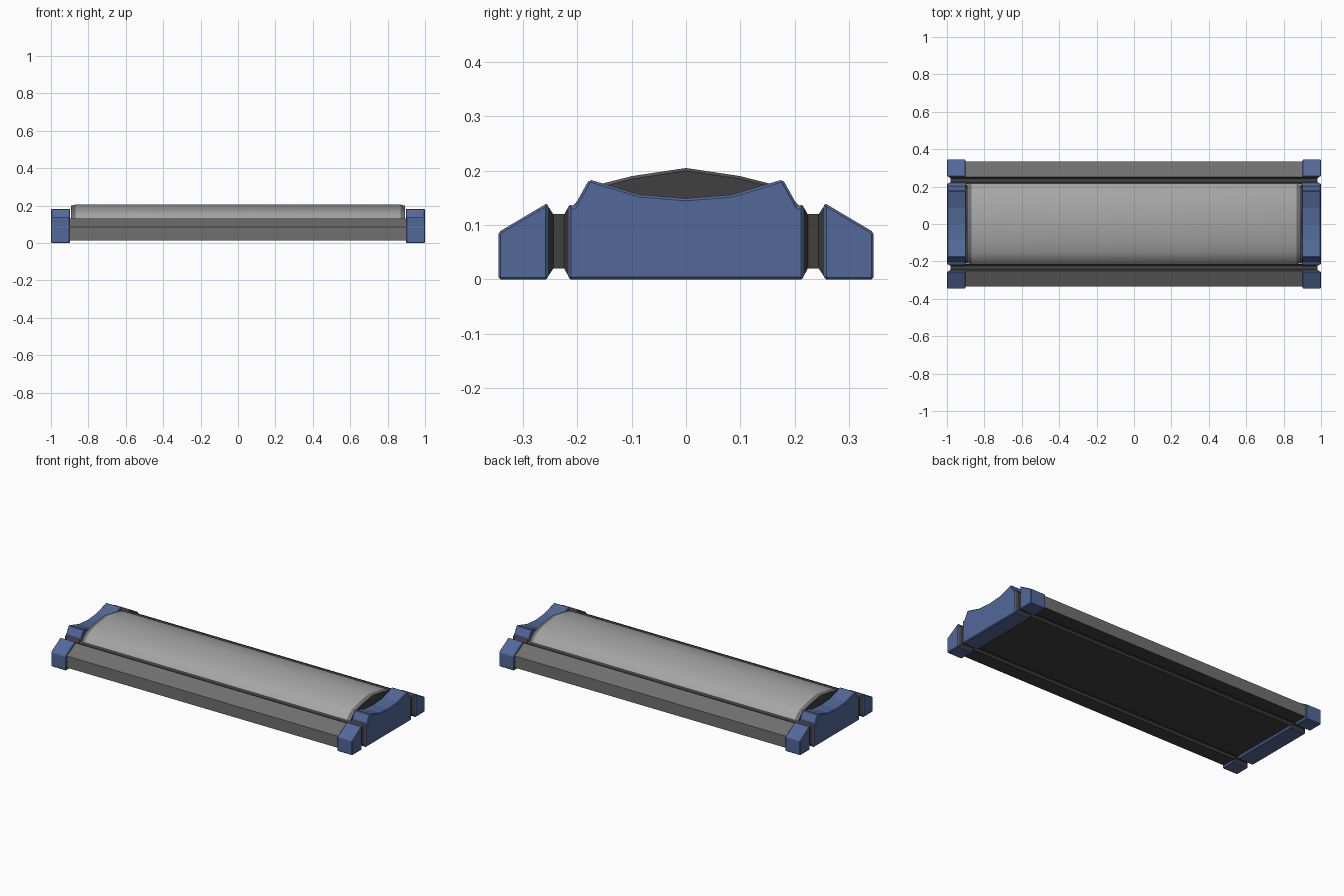
import bpy, bmesh

if "Cube" in bpy.data.objects:
    bpy.data.objects.remove(bpy.data.objects["Cube"])


def material(name, rgb):
    m = bpy.data.materials.new(name)
    m.diffuse_color = (*rgb, 1)
    m.use_nodes = True
    m.node_tree.nodes["Principled BSDF"].inputs["Base Color"].default_value = m.diffuse_color
    return m


BLUE = material("cap blue", (0.085, 0.14, 0.32))
MID = material("mid grey", (0.16, 0.16, 0.16))
DARK = material("dark grey", (0.05, 0.05, 0.05))
LIGHT = material("light grey", (0.38, 0.38, 0.38))


def loft(name, sections, mats, rule=None, bevel=0):
    """Skin a row of matching outlines, cap both ends, colour faces by rule."""
    bm = bmesh.new()
    rings = [[bm.verts.new(p) for p in s] for s in sections]
    for a, b in zip(rings, rings[1:]):
        n = len(a)
        for i in range(n):
            bm.faces.new((a[i], a[(i + 1) % n], b[(i + 1) % n], b[i]))
    bm.faces.new(rings[0])
    bm.faces.new(rings[-1])
    bmesh.ops.recalc_face_normals(bm, faces=bm.faces)
    bm.normal_update()
    if rule:
        for f in bm.faces:
            f.material_index = rule(f)
    me = bpy.data.meshes.new(name)
    bm.to_mesh(me)
    bm.free()
    for m in mats:
        me.materials.append(m)
    ob = bpy.data.objects.new(name, me)
    bpy.context.collection.objects.link(ob)
    if bevel:
        mod = ob.modifiers.new("edge_chamfer", 'BEVEL')
        mod.width = bevel
        mod.segments = 1
        mod.limit_method = 'ANGLE'
        mod.angle_limit = 0.9
    return ob


def section(x, profile, sy=1):
    return [(x, y * sy, z) for y, z in profile]


def rect(y, x0, x1, z0, z1):
    return [(x0, y, z0), (x1, y, z0), (x1, y, z1), (x0, y, z1)]


# Domed centre body: light panel on top, grey rim, dark ends and underside
half = [(0.214, 0.015), (0.214, 0.127), (0.19, 0.157), (0.155, 0.176), (0.1, 0.19)]
dome = half + [(0, 0.205)] + [(-y, z) for y, z in reversed(half)]
rim = [(y * 0.985, z - 0.005 if z > 0.1 else z) for y, z in dome]


def dome_rule(f):
    if f.normal.z < -0.5 or abs(f.normal.x) > 0.9:
        return 1
    return 2 if f.normal.z > 0.3 and abs(f.calc_center_median().x) < 0.5 else 0


body = loft("domed_body",
            [section(-0.892, rim), section(-0.87, dome), section(0.87, dome), section(0.892, rim)],
            [MID, DARK, LIGHT], dome_rule)
bpy.context.view_layer.objects.active = body
body.select_set(True)
bpy.ops.object.shade_smooth_by_angle(angle=0.5)
body.select_set(False)

# Lower core filling the gap between body and caps
loft("lower_core", [rect(-0.21, -0.91, 0.91, 0.016, 0.12), rect(0.21, -0.91, 0.91, 0.016, 0.12)], [DARK])

bar = [(0.335, 0.015), (0.335, 0.085), (0.25, 0.131), (0.25, 0.015)]
corner = [(0.345, 0), (0.345, 0.087), (0.254, 0.141), (0.254, 0)]
arch = [(0.216, 0), (0.216, 0.139), (0.206, 0.134), (0.178, 0.184), (0.085, 0.156)]
centre = arch + [(0, 0.149)] + [(-y, z) for y, z in reversed(arch)]

for sy, side in ((-1, "front"), (1, "back")):
    # Long side rail
    loft(side + "_rail", [section(-0.91, bar, sy), section(0.91, bar, sy)],
         [MID, DARK], lambda f: int(f.normal.z < -0.5 or f.normal.y * sy < -0.5))
    # Groove between rail and body
    loft(side + "_groove",
         [rect(sy * 0.251, -0.9, 0.9, 0.015, 0.13), rect(sy * 0.243, -0.9, 0.9, 0.028, 0.118),
          rect(sy * 0.223, -0.9, 0.9, 0.028, 0.118), rect(sy * 0.213, -0.9, 0.9, 0.015, 0.13)], [DARK])

for sx, end in ((-1, "left"), (1, "right")):
    # Concave-topped centre cap
    loft(end + "_centre_cap", [section(sx * 0.897, centre), section(sx, centre)], [BLUE], bevel=0.006)
    for sy, side in ((-1, "front"), (1, "back")):
        # Corner cap
        loft(f"{end}_{side}_corner_cap", [section(sx * 0.9, corner, sy), section(sx, corner, sy)],
             [BLUE], bevel=0.004)
        # Chamfered dark link in the slot between caps
        loft(f"{end}_{side}_slot_link",
             [rect(sy * 0.256, sx * 0.9, sx * 0.998, 0.002, 0.138),
              rect(sy * 0.244, sx * 0.9, sx * 0.98, 0.02, 0.12),
              rect(sy * 0.224, sx * 0.9, sx * 0.98, 0.02, 0.12),
              rect(sy * 0.214, sx * 0.9, sx * 0.998, 0.002, 0.137)], [DARK])
